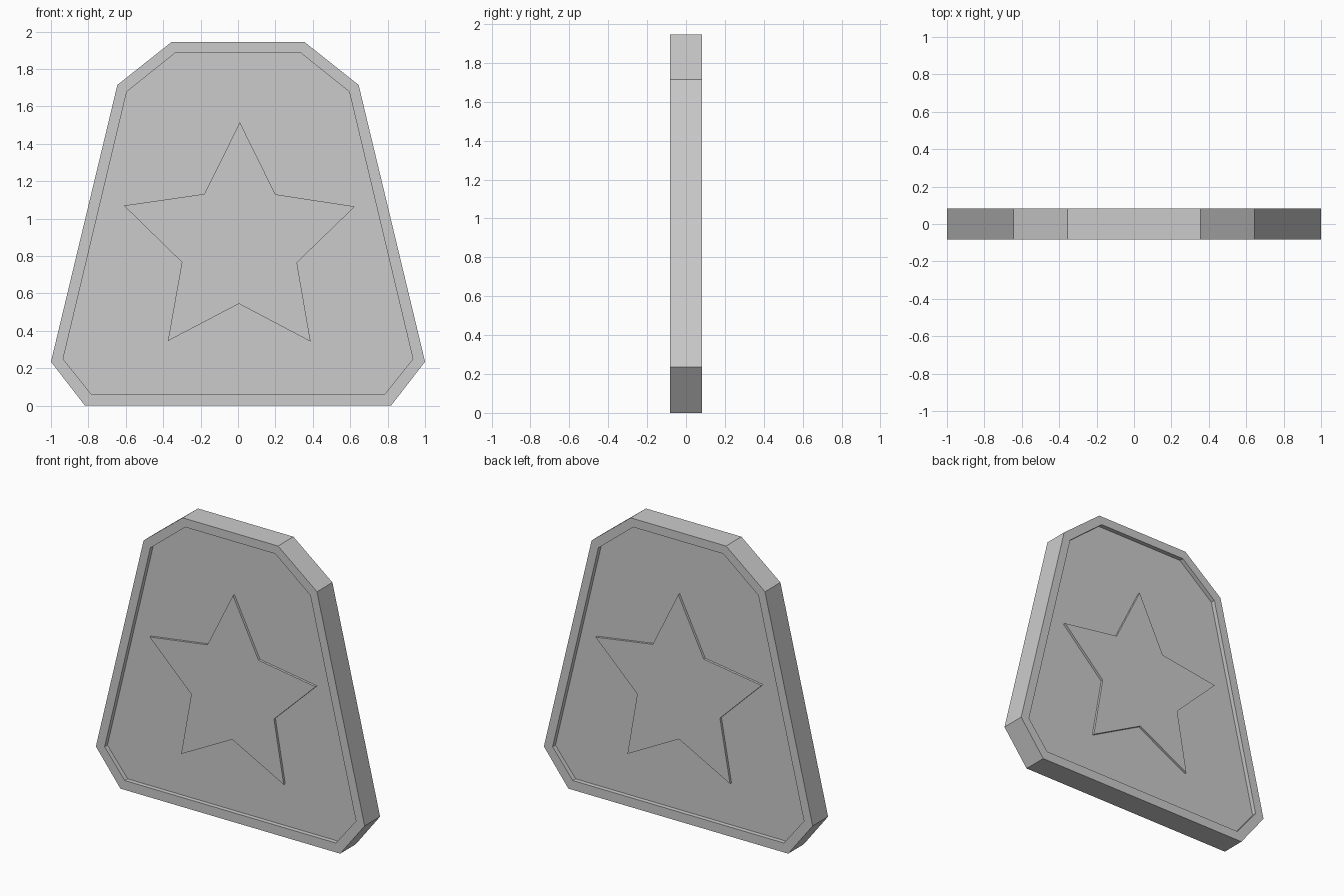
import bpy
import bmesh

cube = bpy.data.objects.get("Cube")
if cube:
    bpy.data.objects.remove(cube, do_unlink=True)

grey = bpy.data.materials.new("light_grey")
grey.use_nodes = True
grey.diffuse_color = (0.6, 0.6, 0.6, 1)
grey.node_tree.nodes["Principled BSDF"].inputs["Base Color"].default_value = (0.6, 0.6, 0.6, 1)

RIM_Y = 0.082      # half thickness of the frame
PANEL_Y = 0.052    # half thickness of the recessed panel
STAR_Y = 0.068     # half thickness of the raised star


def mirrored(half):
    """Close a right-hand outline, listed top to bottom, across x = 0."""
    return half + [(-x, z) for x, z in reversed(half)]


def finish(bm, name):
    bmesh.ops.recalc_face_normals(bm, faces=bm.faces)
    mesh = bpy.data.meshes.new(name)
    bm.to_mesh(mesh)
    bm.free()
    mesh.materials.append(grey)
    obj = bpy.data.objects.new(name, mesh)
    bpy.context.collection.objects.link(obj)


def loop(bm, outline, y):
    return [bm.verts.new((x, y, z)) for x, z in outline]


def bridge(bm, a, b):
    for i in range(len(a)):
        j = (i + 1) % len(a)
        bm.faces.new((a[i], a[j], b[j], b[i]))


outer = mirrored([(0.355, 1.945), (0.645, 1.715), (1.0, 0.235), (0.818, 0)])
inner = mirrored([(0.335, 1.887), (0.595, 1.678), (0.935, 0.25), (0.785, 0.063)])

# Chamfered plate with a recessed panel on both sides
bm = bmesh.new()
edges = []
for side in (-1, 1):
    rim = loop(bm, outer, side * RIM_Y)
    lip = loop(bm, inner, side * RIM_Y)
    floor = loop(bm, inner, side * PANEL_Y)
    bridge(bm, rim, lip)
    bridge(bm, lip, floor)
    bm.faces.new(floor)
    edges.append(rim)
bridge(bm, *edges)
finish(bm, "framed_plate")

# Star raised from the panel on both sides
star = [(0.01, 1.515), (0.2, 1.13), (0.625, 1.065), (0.315, 0.765), (0.388, 0.343),
        (0.005, 0.545), (-0.375, 0.346), (-0.3, 0.767), (-0.61, 1.07), (-0.18, 1.132)]
bm = bmesh.new()
front, back = loop(bm, star, -STAR_Y), loop(bm, star, STAR_Y)
bm.faces.new(front)
bm.faces.new(back)
bridge(bm, front, back)
finish(bm, "raised_star")
